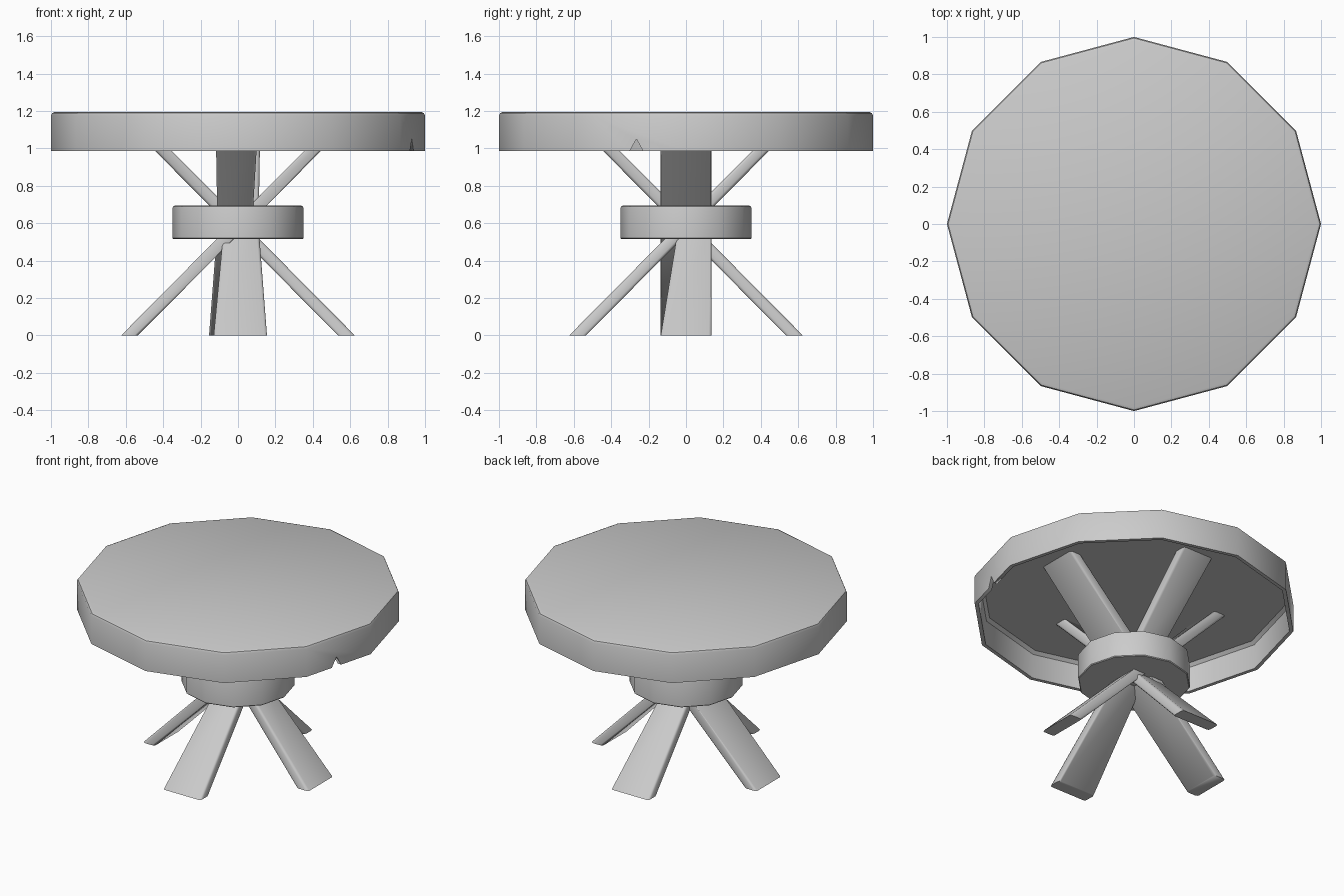
import bpy, bmesh, math
from mathutils import Matrix

cube = bpy.data.objects.get("Cube")
if cube:
    bpy.data.objects.remove(cube)

GREY = (0.6, 0.6, 0.6, 1)
mat = bpy.data.materials.new("plain grey")
mat.use_nodes = True
mat.diffuse_color = GREY
mat.node_tree.nodes["Principled BSDF"].inputs["Base Color"].default_value = GREY


def finish(bm, name, angle=40):
    bmesh.ops.recalc_face_normals(bm, faces=bm.faces)
    mesh = bpy.data.meshes.new(name)
    bm.to_mesh(mesh)
    bm.free()
    mesh.materials.append(mat)
    ob = bpy.data.objects.new(name, mesh)
    bpy.context.collection.objects.link(ob)
    bpy.ops.object.select_all(action='DESELECT')
    ob.select_set(True)
    bpy.context.view_layer.objects.active = ob
    bpy.ops.object.shade_smooth_by_angle(angle=math.radians(angle))
    return ob


def turned(name, profile, sides=12):
    """Closed polygonal solid from an (r, z) profile, capped at both ends."""
    bm = bmesh.new()
    rings = []
    for r, z in profile:
        rings.append([bm.verts.new((r * math.cos(a), r * math.sin(a), z))
                      for a in (math.tau * i / sides for i in range(sides))])
    for lo, hi in zip(rings, rings[1:]):
        for i in range(sides):
            j = (i + 1) % sides
            bm.faces.new((lo[i], lo[j], hi[j], hi[i]))
    bm.faces.new(rings[0])
    bm.faces.new(rings[-1])
    return finish(bm, name)


# Hollow twelve-sided table top: inner roof, inner wall, lip, outer wall, upper face
top = turned("table_top", [(0.95, 1.17), (0.97, 1.15), (0.975, 0.985), (1, 0.985),
                           (1, 1.175), (0.994, 1.189), (0.98, 1.195)])

# Small triangular notch in the lower edge of the left rim
bm = bmesh.new()
ends = [[bm.verts.new((x, y, z)) for y, z in ((-0.31, 0.97), (-0.265, 1.05), (-0.22, 0.97))]
        for x in (0.85, 1.05)]
for tri in ends:
    bm.faces.new(tri)
for i in range(3):
    j = (i + 1) % 3
    bm.faces.new((ends[0][i], ends[0][j], ends[1][j], ends[1][i]))
cutter = finish(bm, "notch_cutter")
cutter.hide_render = True
cut = top.modifiers.new("notch", 'BOOLEAN')
cut.operation = 'DIFFERENCE'
cut.object = cutter
bpy.context.view_layer.objects.active = top
bpy.ops.object.modifier_apply(modifier=cut.name)
bpy.data.objects.remove(cutter)

# Hub that binds the crossed planks
turned("hub", [(0.345, 0.515), (0.35, 0.52), (0.35, 0.68), (0.347, 0.69), (0.335, 0.695)])


def plank(name, turn, widths):
    """Sloping plank through the hub; widths are (right, left) edges at foot, waist, top."""
    bm = bmesh.new()
    rings = []
    for (x, z), (a, b) in zip(((0.58, 0), (0, 0.585), (-0.58, 1.17)), widths):
        rings.append([bm.verts.new((x + dx, y, z)) for dx, y in
                      ((-0.045, a), (0.045, a), (0.045, b), (-0.045, b))])
    for lo, hi in zip(rings, rings[1:]):
        for i in range(4):
            j = (i + 1) % 4
            bm.faces.new((lo[i], lo[j], hi[j], hi[i]))
    bm.faces.new(rings[0])
    bm.faces.new(rings[-1])
    # Soften the long edges only
    long_edges = [e for e in bm.edges if abs(e.verts[0].co.z - e.verts[1].co.z) > 0.1]
    bmesh.ops.bevel(bm, geom=long_edges, offset=0.014, segments=2,
                    profile=0.5, affect='EDGES')
    bmesh.ops.transform(bm, matrix=Matrix.Rotation(math.radians(turn), 4, 'Z'), verts=bm.verts)
    finish(bm, name, 50)


STRAIGHT = [(-0.135, 0.135)] * 3
ONE_SIDED = [(-0.135, 0.135), (-0.04, 0.135), (-0.135, 0.135)]
WAISTED = [(-0.13, 0.155), (-0.075, 0.11), (-0.11, 0.12)]

plank("left_leg", 0, ONE_SIDED)
plank("back_leg", 90, WAISTED)
plank("right_leg", 180, STRAIGHT)
plank("front_leg", 270, WAISTED)
